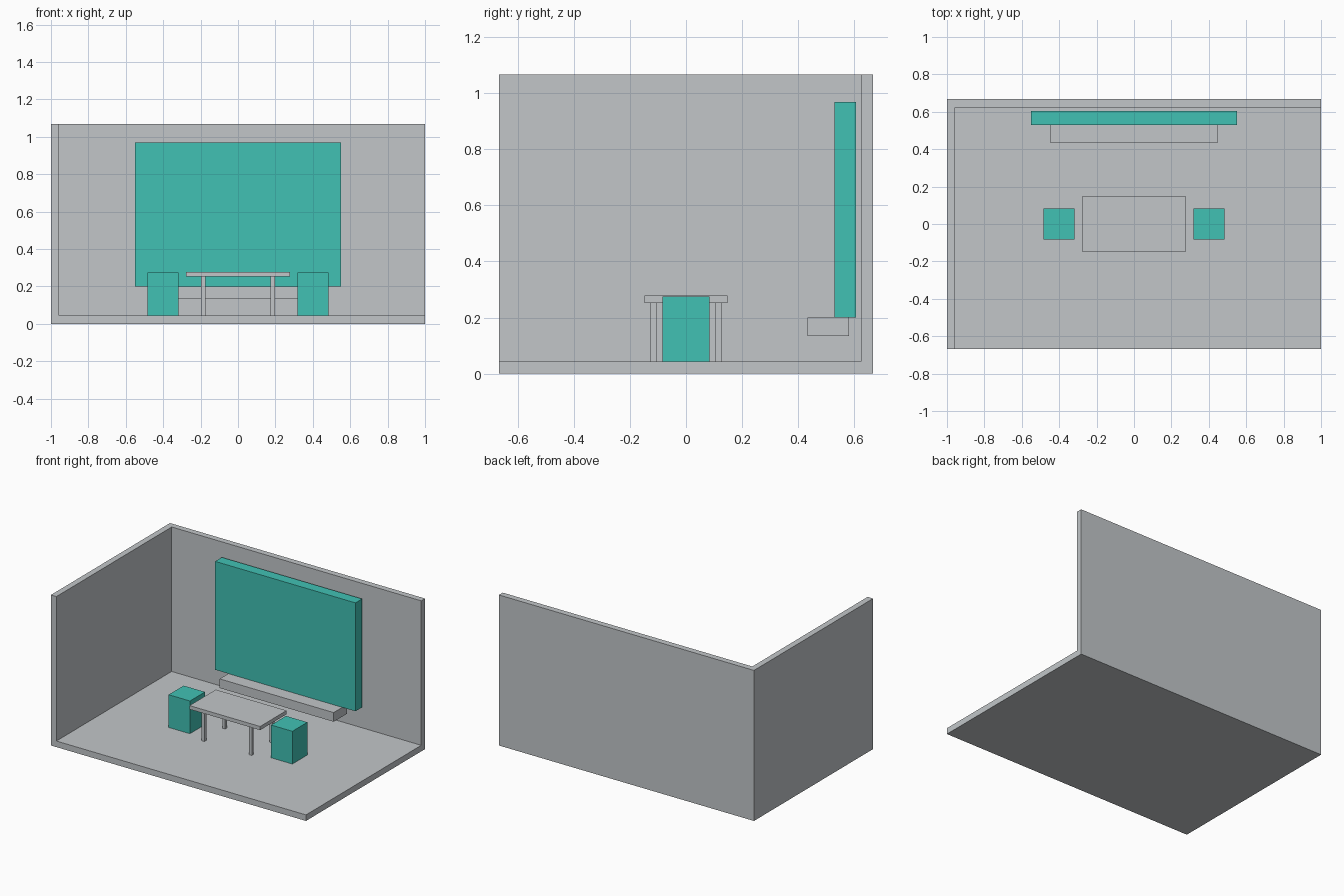
import bpy, bmesh
from mathutils import Vector

if "Cube" in bpy.data.objects:
    bpy.data.objects.remove(bpy.data.objects["Cube"])


def material(name, rgb):
    m = bpy.data.materials.new(name)
    m.diffuse_color = (*rgb, 1)
    m.use_nodes = True
    m.node_tree.nodes["Principled BSDF"].inputs["Base Color"].default_value = m.diffuse_color
    return m


grey = material("light_grey", (0.54, 0.565, 0.584))
teal = material("teal", (0.053, 0.533, 0.456))


def box(name, x, y, z, mat, open_corner=None):
    """Box from (min, max) ranges; open_corner removes the faces at one corner."""
    bm = bmesh.new()
    bmesh.ops.create_cube(bm, size=1)
    for v in bm.verts:
        v.co = Vector([r[0] if c < 0 else r[1] for c, r in zip(v.co, (x, y, z))])
    if open_corner:
        corner = min(bm.verts, key=lambda v: (v.co - Vector(open_corner)).length)
        bmesh.ops.delete(bm, geom=[corner], context='VERTS')
    mesh = bpy.data.meshes.new(name)
    bm.to_mesh(mesh)
    bm.free()
    mesh.materials.append(mat)
    obj = bpy.data.objects.new(name, mesh)
    bpy.context.collection.objects.link(obj)
    return obj


WALL = 0.043

# Room shell: floor, left wall and back wall as one thick corner
room = box("room_shell", (-1, 1), (-0.667, 0.667), (0, 1.067), grey, (1, -0.667, 1.067))
thick = room.modifiers.new("thickness", 'SOLIDIFY')
thick.thickness = WALL
thick.offset = -1
thick.use_even_offset = True

# Wall screen and the shelf under it
box("wall_screen", (-0.55, 0.55), (0.53, 0.605), (0.2, 0.968), teal)
box("wall_shelf", (-0.447, 0.447), (0.433, 0.58), (0.135, 0.2), grey)

# Table
box("table_top", (-0.277, 0.277), (-0.148, 0.148), (0.252, 0.278), grey)
for sx in (-1, 1):
    for sy in (-1, 1):
        box("table_leg", sorted((sx * 0.174, sx * 0.197)),
            sorted((sy * 0.105, sy * 0.127)), (WALL, 0.252), grey)

# Block stools at both ends of the table
for sx in (-1, 1):
    box("stool", sorted((sx * 0.318, sx * 0.485)), (-0.084, 0.084), (WALL, 0.275), teal)
